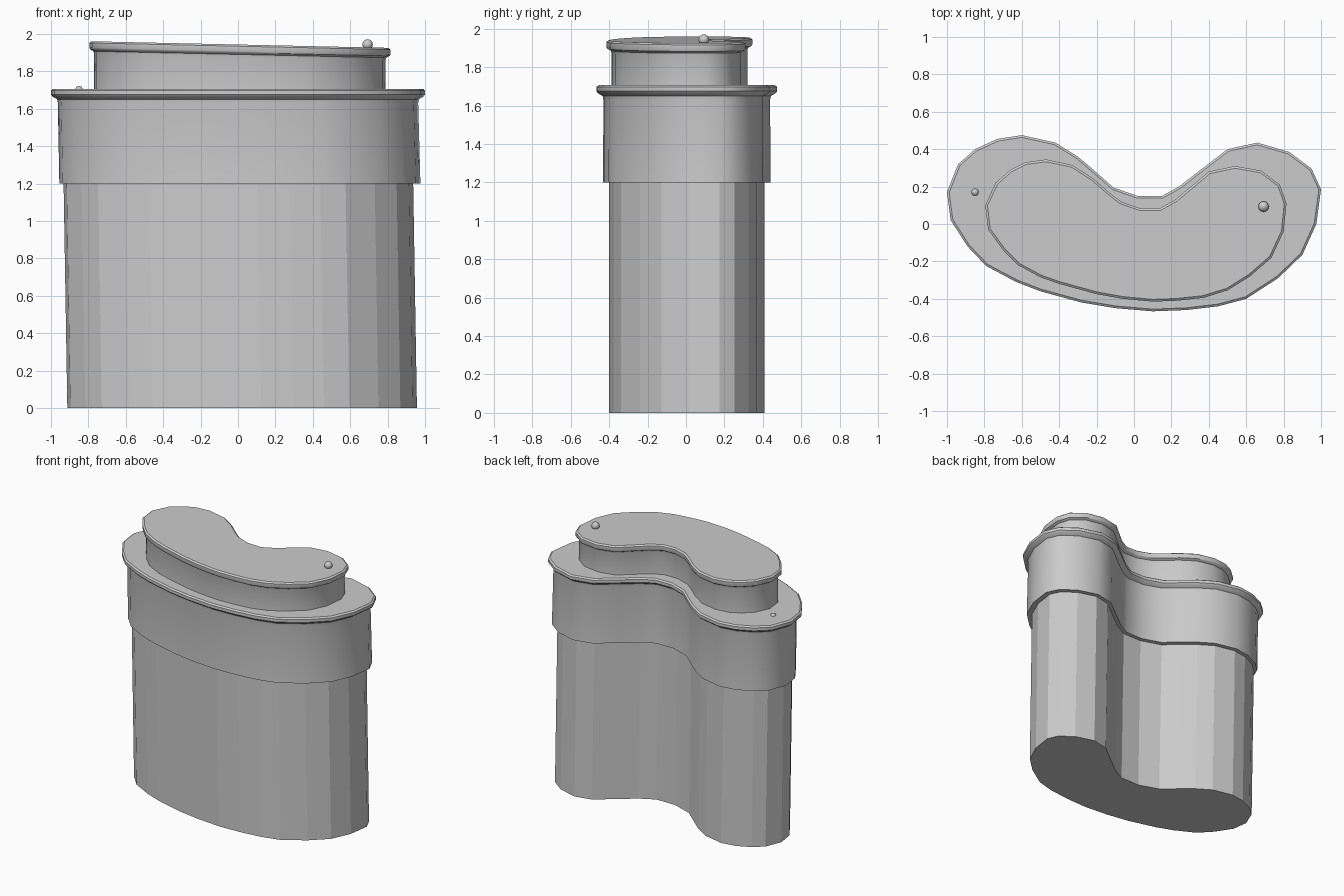
import bpy, bmesh
from mathutils import Vector

if "Cube" in bpy.data.objects:
    bpy.data.objects.remove(bpy.data.objects["Cube"])

# Kidney-shaped outlines, clockwise from the left end (seen from above)
RIM = [(-1.0, .17), (-.94, .32), (-.85, .40), (-.73, .455), (-.60, .475), (-.42, .435), (-.30, .36),
       (-.20, .275), (-.11, .195), (.02, .15), (.15, .15), (.24, .20), (.35, .285), (.50, .40),
       (.66, .435), (.83, .385), (.95, .295), (1.0, .185), (.975, 0), (.90, -.165), (.77, -.29),
       (.60, -.40), (.45, -.44), (.28, -.46), (.10, -.467), (-.10, -.45), (-.28, -.42),
       (-.50, -.36), (-.63, -.31), (-.79, -.225), (-.89, -.12), (-.98, .02)]
LID = [(-.795, .10), (-.74, .22), (-.66, .29), (-.58, .33), (-.47, .345), (-.33, .315), (-.22, .245),
       (-.14, .175), (-.07, .12), (.03, .085), (.14, .085), (.22, .13), (.31, .205), (.40, .28),
       (.54, .31), (.68, .285), (.78, .21), (.815, .11), (.80, -.04), (.735, -.18), (.62, -.28),
       (.50, -.355), (.37, -.395), (.23, -.41), (.10, -.415), (-.06, -.40), (-.20, -.375),
       (-.40, -.32), (-.50, -.285), (-.62, -.22), (-.70, -.14), (-.78, -.03)]


def inset(outline, d):
    """Move a clockwise outline inward by d."""
    pts = [Vector(p) for p in outline]
    out = []
    for i, p in enumerate(pts):
        a = (p - pts[i - 1]).normalized()
        b = (pts[(i + 1) % len(pts)] - p).normalized()
        t = (a + b).normalized()
        out.append(p + Vector((t.y, -t.x)) * d)
    return out


def loft(name, outline, profile, smooth=True):
    """Stack rings of (inset, z, x shift, tilt in x) and cap both ends."""
    bm = bmesh.new()
    rings = []
    for d, z, dx, tilt in profile:
        rings.append([bm.verts.new((p.x + dx, p.y, z + tilt * p.x)) for p in inset(outline, d)])
    n = len(outline)
    for lo, hi in zip(rings, rings[1:]):
        for i in range(n):
            j = (i + 1) % n
            bm.faces.new((lo[i], lo[j], hi[j], hi[i]))
    bm.faces.new(rings[0])
    bm.faces.new(rings[-1])
    bmesh.ops.recalc_face_normals(bm, faces=bm.faces)
    me = bpy.data.meshes.new(name)
    bm.to_mesh(me)
    bm.free()
    ob = bpy.data.objects.new(name, me)
    bpy.context.collection.objects.link(ob)
    if smooth:
        bpy.ops.object.select_all(action='DESELECT')
        ob.select_set(True)
        bpy.context.view_layer.objects.active = ob
        bpy.ops.object.shade_smooth_by_angle(angle=0.6)
    return ob


# Straight faceted body, leaning slightly
loft("body", RIM, [(.066, 0, .022, 0), (.066, 1.2, .002, 0)], smooth=False)

# Collar with flared rim
loft("collar", RIM, [(.035, 1.2, .01, 0), (.037, 1.63, 0, 0), (.033, 1.65, 0, 0), (.008, 1.665, 0, 0),
                     (0, 1.675, 0, 0), (0, 1.697, 0, 0), (.012, 1.706, 0, 0)])

# Raised lid with its own lip, tilted down to the right
loft("lid", LID, [(.026, 1.69, 0, 0), (.026, 1.878, 0, -.02), (.022, 1.89, 0, -.022),
                  (.004, 1.90, 0, -.022), (0, 1.908, 0, -.022), (0, 1.934, 0, -.022),
                  (.012, 1.943, 0, -.022)])

# Small round studs
for name, loc, r in (("collar_stud", (-.85, .17, 1.702), .02), ("lid_stud", (.693, .093, 1.943), .028)):
    bpy.ops.mesh.primitive_uv_sphere_add(segments=16, ring_count=8, radius=r, location=loc)
    bpy.context.object.name = name
    bpy.ops.object.shade_smooth()
